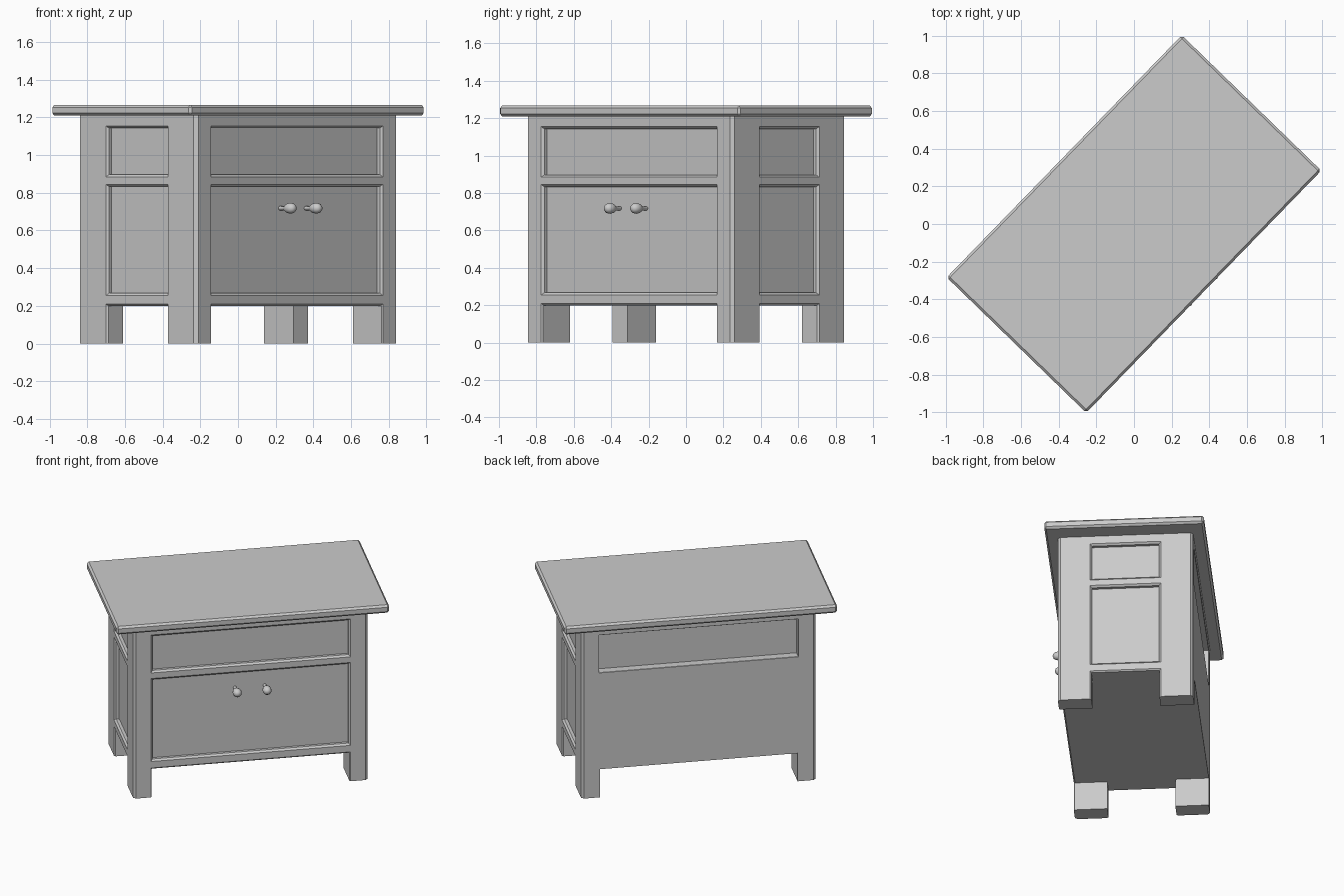
import bpy, bmesh, math
from mathutils import Matrix

if "Cube" in bpy.data.objects:
    bpy.data.objects.remove(bpy.data.objects["Cube"])

TURN = Matrix.Rotation(math.radians(45.85), 4, 'Z')   # whole cabinet stands turned
U, V, H = 0.77, 0.437, 1.215                          # body half length, half depth, height
LEG_U, LEG_V = 0.655, 0.23                            # inner edges of the legs


def add_object(name, bm):
    bmesh.ops.recalc_face_normals(bm, faces=bm.faces)
    bm.transform(TURN)
    mesh = bpy.data.meshes.new(name)
    bm.to_mesh(mesh)
    bm.free()
    ob = bpy.data.objects.new(name, mesh)
    bpy.context.collection.objects.link(ob)
    return ob


def box(name, hu, hv, z0, z1, bevel=0, vertical_only=False):
    bm = bmesh.new()
    bmesh.ops.create_cube(bm, size=1)
    for v in bm.verts:
        v.co = (v.co.x * 2 * hu, v.co.y * 2 * hv, z0 + (v.co.z + 0.5) * (z1 - z0))
    if bevel:
        edges = [e for e in bm.edges if not vertical_only
                 or abs(e.verts[0].co.z - e.verts[1].co.z) > 0.01]
        bmesh.ops.bevel(bm, geom=edges, offset=bevel, segments=1, affect='EDGES')
    return add_object(name, bm)


def recess(angle, dist, half, z0, z1, depth, cham):
    """Cutter for a sunk panel with a chamfered rim on the side facing angle."""
    bm = bmesh.new()
    rings = []
    for out, inset in ((0.03, 0), (0, 0), (-cham, cham), (-depth, cham)):
        w, a, b, y = half - inset, z0 + inset, z1 - inset, -(dist + out)
        rings.append([bm.verts.new(p) for p in
                      ((-w, y, a), (w, y, a), (w, y, b), (-w, y, b))])
    for r, s in zip(rings, rings[1:]):
        for i in range(4):
            j = (i + 1) % 4
            bm.faces.new((r[i], r[j], s[j], s[i]))
    bm.faces.new(rings[0])
    bm.faces.new(rings[-1])
    bm.transform(Matrix.Rotation(math.radians(angle), 4, 'Z'))
    return add_object("cutter", bm)


def carve(target, cutter):
    cutter.hide_render = True
    mod = target.modifiers.new("cut", 'BOOLEAN')
    mod.operation, mod.solver, mod.object = 'DIFFERENCE', 'EXACT', cutter
    bpy.context.view_layer.objects.active = target
    bpy.ops.object.modifier_apply(modifier=mod.name)
    bpy.data.objects.remove(cutter)


# Cabinet body with legs left standing between the cut-away gaps
body = box("cabinet_body", U, V, 0, H, 0.017, True)
carve(body, box("cutter", 1, LEG_V - 0.01, -0.1, 0.2))
carve(body, box("cutter", LEG_U - 0.006, 1, -0.1, 0.2))

# Sunk panels and chamfered gap edges: front, right, back, left
for angle, dist, half in ((0, V, LEG_U), (90, U, LEG_V), (180, V, LEG_U), (270, U, LEG_V)):
    back = angle == 180
    carve(body, recess(angle, dist, half, 0.885, 1.155, 0.06 if back else 0.032,
                       0.002 if back else 0.012))
    if not back:
        carve(body, recess(angle, dist, half, 0.255, 0.845, 0.032, 0.012))
        carve(body, recess(angle, dist, half, -0.1, 0.209, 0.02, 0.0095))

# Overhanging table top
box("table_top", 0.896, 0.516, 1.21, 1.267, 0.013)

# Pear-shaped door knobs turned around their axis
PROFILE = ((0.39, 0.011), (0.438, 0.011), (0.447, 0.016), (0.462, 0.025), (0.482, 0.029),
           (0.5, 0.026), (0.513, 0.017), (0.519, 0.0))
for side, u in (("left", -0.098), ("right", 0.098)):
    bm = bmesh.new()
    pts = [bm.verts.new((u, -d, 0.718 + r)) for d, r in PROFILE]
    edges = [bm.edges.new(p) for p in zip(pts, pts[1:])]
    bmesh.ops.spin(bm, geom=pts + edges, cent=(u, 0, 0.718), axis=(0, 1, 0),
                   angle=math.tau, steps=16, use_merge=True)
    bmesh.ops.remove_doubles(bm, verts=bm.verts, dist=0.0005)
    knob = add_object(side + "_knob", bm)
    for p in knob.data.polygons:
        p.use_smooth = True
